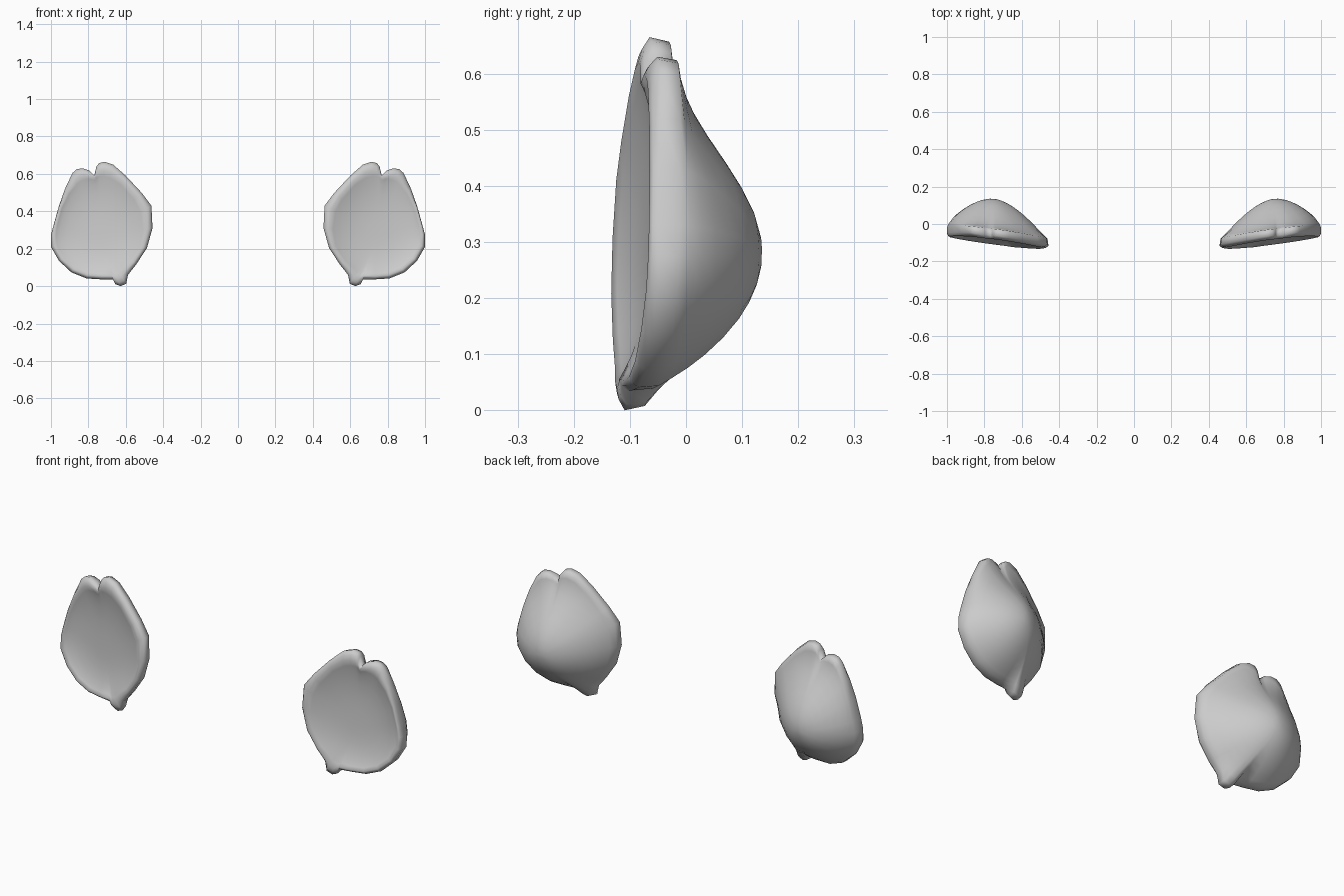
import bpy, bmesh, math

if "Cube" in bpy.data.objects:
    bpy.data.objects.remove(bpy.data.objects["Cube"])

# Ear outline in the front view (x, z), clockwise from the inner tip
OUTLINE = [(.714, .665), (.742, .658), (.757, .64), (.768, .592), (.794, .618), (.832, .630),
           (.862, .625), (.885, .605), (.925, .52), (.957, .43), (.985, .33), (1.0, .275),
           (1.0, .21), (.957, .135), (.89, .073), (.81, .041), (.73, .036), (.668, .034),
           (.655, .01), (.628, 0), (.598, .012), (.588, .06), (.545, .115), (.487, .203),
           (.457, .31), (.463, .43), (.516, .5), (.60, .59), (.668, .65)]
CX, CZ = .745, .275


def rim_y(x, z):
    # Tilted plane that the front lip follows
    return -.066 - .13 * (1 - x) + .05 * (z - .3)


def ring_point(p, t):
    # Scale an outline point inwards, fading notch and stub into an ellipse
    dx, dz = p[0] - CX, p[1] - CZ
    r = math.hypot(dx, dz)
    ux, uz = dx / r, dz / r
    e = 1 / math.hypot(ux / .28, uz / (.365 if uz > 0 else .25))
    w = t ** 6
    rr = t * (e * (1 - w) + r * w)
    return CX + ux * rr, CZ + uz * rr, uz


def back_y(x, z, t, uz):
    s = min(1, t / .98)
    up = max(0, uz) ** 2
    side = 1 - s ** (1.75 + .3 * max(0, -uz))
    top = .8 * (.5 + .5 * math.cos(math.pi * s)) + .2 * side
    return rim_y(x, z) + .055 + .18 * (side * (1 - up) + top * up)


def front_y(x, z, t):
    # Rounded lip blending into a shallow dish
    lip = .02 * (max(0, t - .9) / .1) ** 2
    dish = .04 * (1 - (min(t, .92) / .92) ** 3)
    return rim_y(x, z) + lip + dish


bm = bmesh.new()


def add_ring(t, back):
    ring = []
    for p in OUTLINE:
        x, z, uz = ring_point(p, t)
        y = back_y(x, z, t, uz) if back else front_y(x, z, t)
        ring.append(bm.verts.new((x, y, z)))
    return ring


# Rings run from the dish centre over the lip to the back of the dome
rings = [add_ring(t, False) for t in (.2, .4, .6, .75, .84, .91, .96, 1)]
rings += [add_ring(t, True) for t in (.985, .92, .83, .73, .6, .46, .34, .22, .1)]
n = len(OUTLINE)
for a, b in zip(rings, rings[1:]):
    for i in range(n):
        j = (i + 1) % n
        bm.faces.new((a[i], a[j], b[j], b[i]))
# Close both centres
for ring, y in ((rings[0], front_y(CX, CZ, 0)), (rings[-1], back_y(CX, CZ, 0, 0))):
    c = bm.verts.new((CX, y, CZ))
    for i in range(n):
        bm.faces.new((ring[i], ring[(i + 1) % n], c))
bmesh.ops.recalc_face_normals(bm, faces=bm.faces)

mesh = bpy.data.meshes.new("ears")
bm.to_mesh(mesh)
bm.free()
ears = bpy.data.objects.new("ears", mesh)
bpy.context.collection.objects.link(ears)
for f in mesh.polygons:
    f.use_smooth = True

# Mirror to the other side
m = ears.modifiers.new("mirror", 'MIRROR')
m.use_axis[0] = True
m.use_mirror_merge = False
